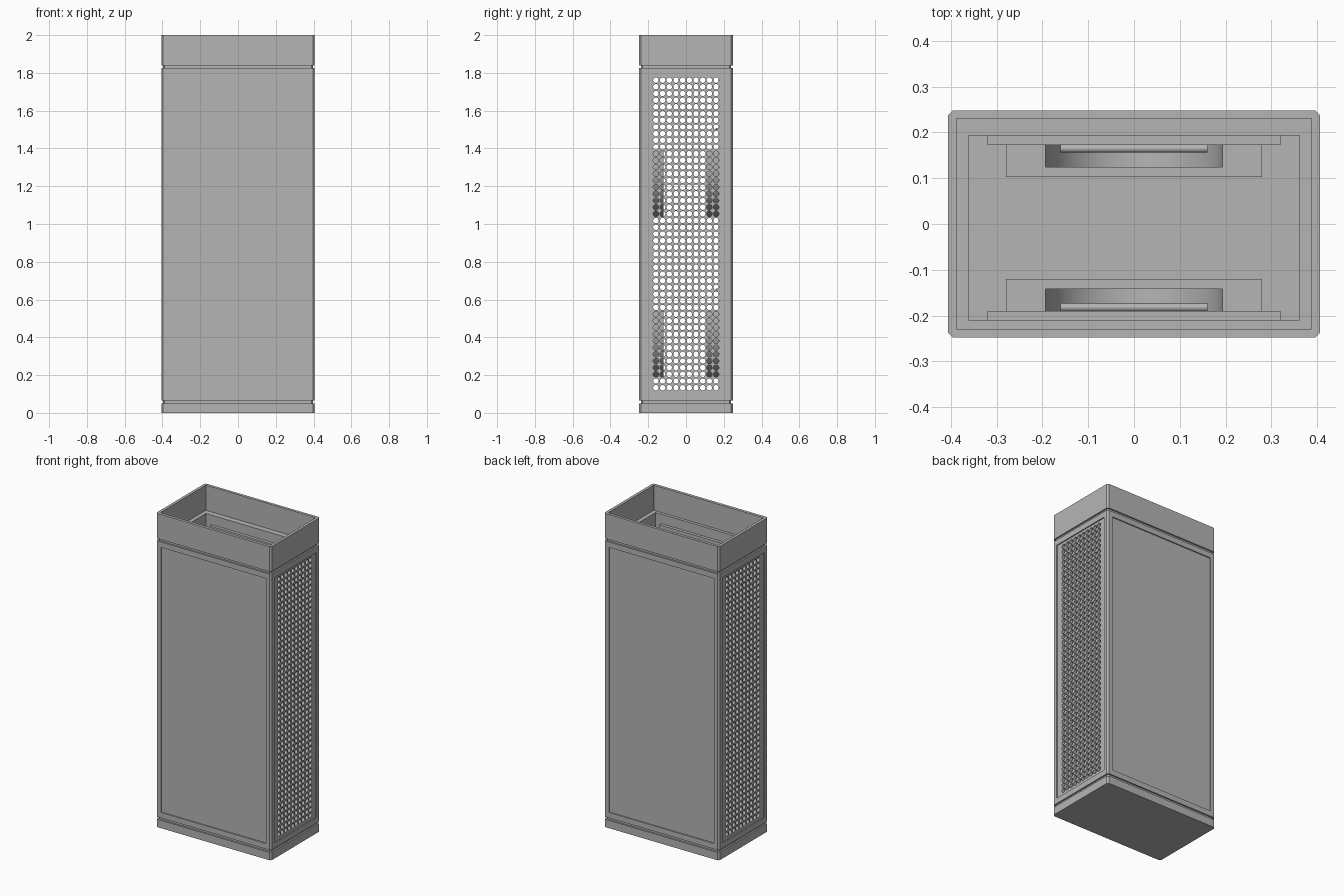
import bpy, bmesh, math

cube = bpy.data.objects.get("Cube")
if cube:
    bpy.data.objects.remove(cube, do_unlink=True)

grey = bpy.data.materials.new("plain_grey")
grey.use_nodes = True
colour = (0.46, 0.46, 0.46, 1)
grey.diffuse_color = colour
grey.node_tree.nodes["Principled BSDF"].inputs["Base Color"].default_value = colour

HX, HY = 0.406, 0.248              # outer half sizes
IX, Y0, Y1 = 0.362, -0.21, 0.193   # inner cavity
BOT, TOP = 0.065, 1.825            # body height
RAIL = 0.035
RECESS = 0.007


def finish(bm, name, smooth=False):
    bmesh.ops.recalc_face_normals(bm, faces=bm.faces)
    mesh = bpy.data.meshes.new(name)
    bm.to_mesh(mesh)
    bm.free()
    mesh.materials.append(grey)
    obj = bpy.data.objects.new(name, mesh)
    bpy.context.collection.objects.link(obj)
    if smooth:
        bpy.ops.object.select_all(action='DESELECT')
        obj.select_set(True)
        bpy.context.view_layer.objects.active = obj
        bpy.ops.object.shade_smooth_by_angle(angle=math.radians(35))
    return obj


def add_prism(bm, a, b):
    """Close the solid between two matching loops of points."""
    va = [bm.verts.new(p) for p in a]
    vb = [bm.verts.new(p) for p in b]
    bm.faces.new(va)
    bm.faces.new(vb)
    n = len(va)
    for i in range(n):
        j = (i + 1) % n
        bm.faces.new((va[i], va[j], vb[j], vb[i]))


def prism_z(name, pts, z0, z1):
    bm = bmesh.new()
    add_prism(bm, [(x, y, z0) for x, y in pts], [(x, y, z1) for x, y in pts])
    return finish(bm, name)


def prism_y(name, pts, y0, y1):
    bm = bmesh.new()
    add_prism(bm, [(x, y0, z) for x, z in pts], [(x, y1, z) for x, z in pts])
    return finish(bm, name, True)


def box(name, x0, x1, y0, y1, z0, z1):
    return prism_z(name, [(x0, y0), (x1, y0), (x1, y1), (x0, y1)], z0, z1)


def outline(x0, x1, y0, y1, c):
    """Rectangle with chamfered corners."""
    return [(x0 + c, y0), (x1 - c, y0), (x1, y0 + c), (x1, y1 - c),
            (x1 - c, y1), (x0 + c, y1), (x0, y1 - c), (x0, y0 + c)]


def tube(name, outer, inner, z0, z1):
    bm = bmesh.new()
    loops = [[bm.verts.new((x, y, z)) for x, y in pts]
             for pts, z in ((outer, z0), (outer, z1), (inner, z1), (inner, z0))]
    for k in range(4):
        a, b = loops[k], loops[(k + 1) % 4]
        for i in range(8):
            j = (i + 1) % 8
            bm.faces.new((a[i], a[j], b[j], b[i]))
    return finish(bm, name)


# Base, necks and collar
full = outline(-HX, HX, -HY, HY, 0.01)
neck = outline(-HX + 0.01, HX - 0.01, -HY + 0.01, HY - 0.01, 0.008)
cavity = outline(-IX, IX, Y0, Y1, 0.0005)
prism_z("base", full, 0, 0.05)
prism_z("lower_neck", neck, 0.05, BOT + 0.01)
tube("upper_neck", neck, cavity, TOP, 1.84)
tube("collar", full, outline(-0.388, 0.388, -0.229, 0.23, 0.0005), 1.84, 2)

# Body frame: top and bottom rails with corner posts
tube("bottom_rail", full, cavity, BOT, BOT + RAIL)
tube("top_rail", full, cavity, TOP - RAIL, TOP)
PX = HX - 0.036
PY = HY - 0.036
Z0, Z1 = BOT + RAIL, TOP - RAIL
for sx, side in ((1, "left"), (-1, "right")):
    for sy, end in ((-1, "front"), (1, "back")):
        pts = [(PX, PY), (HX, PY), (HX, HY - 0.01), (HX - 0.01, HY), (PX, HY)]
        prism_z(f"{end}_{side}_post", [(sx * x, sy * y) for x, y in pts], Z0, Z1)

# Recessed front and back panels
box("front_panel", -PX, PX, -HY + RECESS, Y0, Z0, Z1)
box("back_panel", -PX, PX, Y1, HY - RECESS, Z0, Z1)

# Perforated side panels
STEP, HOLE, COLS, ROWS, SEG = 0.0354, 0.0146, 10, 47, 12
MID_Z = 0.9475
GY, GZ = COLS * STEP / 2, ROWS * STEP / 2
angles = [math.pi / 4 + 2 * math.pi * k / SEG for k in range(SEG)]
XA, XB = IX, HX - RECESS


def perforated_panel(name, sx):
    bm = bmesh.new()
    for col in range(COLS):
        for row in range(ROWS):
            cy = (col + 0.5) * STEP - GY
            cz = MID_Z + (row + 0.5) * STEP - GZ
            loops = []
            for x, is_hole in ((XA, False), (XA, True), (XB, True), (XB, False)):
                loop = []
                for a in angles:
                    c, s = math.cos(a), math.sin(a)
                    r = HOLE if is_hole else STEP / 2 / max(abs(c), abs(s))
                    loop.append(bm.verts.new((sx * x, cy + r * c, cz + r * s)))
                loops.append(loop)
            for a, b in zip(loops, loops[1:]):
                for i in range(SEG):
                    j = (i + 1) % SEG
                    bm.faces.new((a[i], a[j], b[j], b[i]))
    bmesh.ops.remove_doubles(bm, verts=bm.verts, dist=0.0001)
    # Solid margin around the holes
    for y0, y1, z0, z1 in ((-PY, -GY, Z0, Z1), (GY, PY, Z0, Z1),
                           (-GY, GY, Z0, MID_Z - GZ), (-GY, GY, MID_Z + GZ, Z1)):
        rect = [(y0, z0), (y1, z0), (y1, z1), (y0, z1)]
        add_prism(bm, [(sx * XA, y, z) for y, z in rect],
                  [(sx * XB, y, z) for y, z in rect])
    finish(bm, name)


perforated_panel("left_perforated_panel", 1)
perforated_panel("right_perforated_panel", -1)


# Inner backing boards with round-bottomed pockets and rods
def arc(r, zc):
    return [(r * math.cos(a), zc + r * math.sin(a))
            for a in (math.pi * (1 + k / 32) for k in range(33))]


for wall, end, d in ((Y0, "front", 1), (Y1, "back", -1)):
    board = wall + d * 0.02
    lo, hi = sorted((wall, board))
    box(f"{end}_backing_board", -0.32, 0.32, lo, hi, BOT + 0.01, 1.78)
    for level, zc in (("lower", 0.47), ("upper", 1.32)):
        rim = zc + 0.07
        outer = [(-0.28, rim)] + arc(0.28, zc) + [(0.28, rim)]
        inner = [(-0.193, rim)] + arc(0.193, zc) + [(0.193, rim)]
        prism_y(f"{end}_{level}_pocket_body", outer + inner[::-1],
                board, board + d * 0.048)
        prism_y(f"{end}_{level}_pocket_wall", outer,
                board + d * 0.048, board + d * 0.07)
        # Rod above the pocket
        bm = bmesh.new()
        ring = [(board + d * 0.008 + 0.009 * math.cos(t), zc + 0.18 + 0.009 * math.sin(t))
                for t in (math.tau * k / 16 for k in range(16))]
        add_prism(bm, [(-0.16, y, z) for y, z in ring], [(0.16, y, z) for y, z in ring])
        finish(bm, f"{end}_{level}_rod", True)
